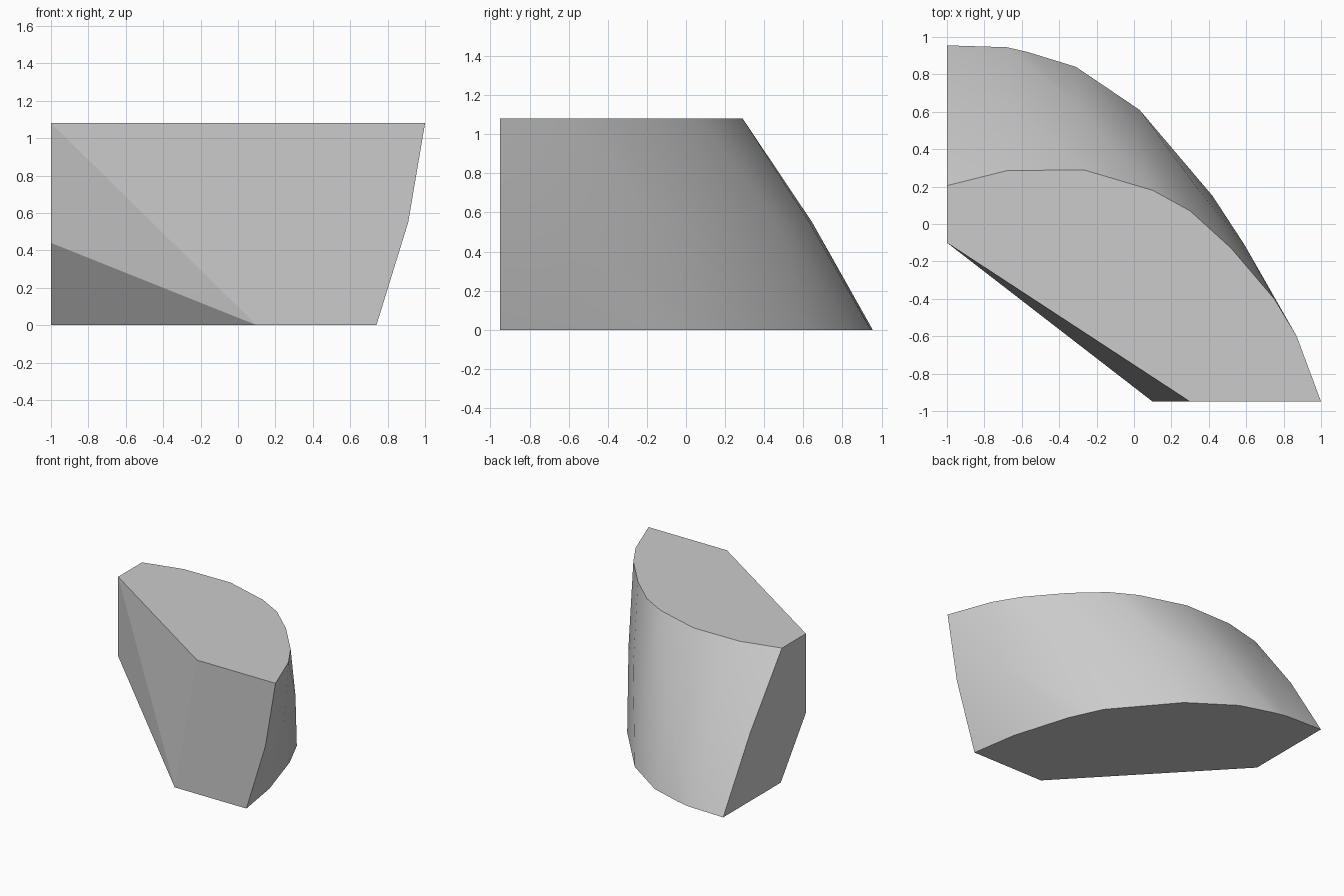
import bpy, bmesh

cube = bpy.data.objects.get("Cube")
if cube:
    bpy.data.objects.remove(cube, do_unlink=True)

HEIGHT = 1.08

# Plan outlines of the wedge: base, bulging middle and top
base = [(-1, .22), (-1, .955), (-.68, .945), (-.57, .92), (-.31, .84), (.03, .61),
        (.42, .15), (.54, -.11), (.68, -.57), (.74, -.95), (.1, -.95)]
middle = [(-1, .61), (-.68, .645), (-.3, .63), (.03, .47), (.34, .19),
          (.59, -.11), (.81, -.57), (.91, -.95)]
top = [(-1, -.1), (-1, .205), (-.68, .285), (-.27, .29), (.1, .18), (.3, .07),
       (.52, -.13), (.75, -.4), (.87, -.6), (1, -.95), (.3, -.95)]
undercut_corner = [(-1, -.1)]

# Solid convex block through the outlines
bm = bmesh.new()
for outline, z in ((base, 0), (middle, .55), (undercut_corner, .44), (top, HEIGHT)):
    for x, y in outline:
        bm.verts.new((x, y, z))
hull = bmesh.ops.convex_hull(bm, input=bm.verts)
bmesh.ops.delete(bm, geom=[v for v in bm.verts if not v.link_faces], context='VERTS')
bmesh.ops.dissolve_limit(bm, angle_limit=.004, verts=bm.verts, edges=bm.edges)
bmesh.ops.recalc_face_normals(bm, faces=bm.faces)

# Smooth the curved outer wall only, with sharp borders to the cut faces
for face in bm.faces:
    n = face.normal
    face.smooth = n.x + n.y > .05 and abs(n.z) < .95
for edge in bm.edges:
    edge.smooth = all(f.smooth for f in edge.link_faces)

mesh = bpy.data.meshes.new("curved_wedge")
bm.to_mesh(mesh)
bm.free()
block = bpy.data.objects.new("curved_wedge", mesh)
bpy.context.collection.objects.link(block)

# Plain grey material
grey = bpy.data.materials.new("light grey")
grey.use_nodes = True
colour = (.6, .6, .6, 1)
grey.diffuse_color = colour
grey.node_tree.nodes["Principled BSDF"].inputs["Base Color"].default_value = colour
mesh.materials.append(grey)
